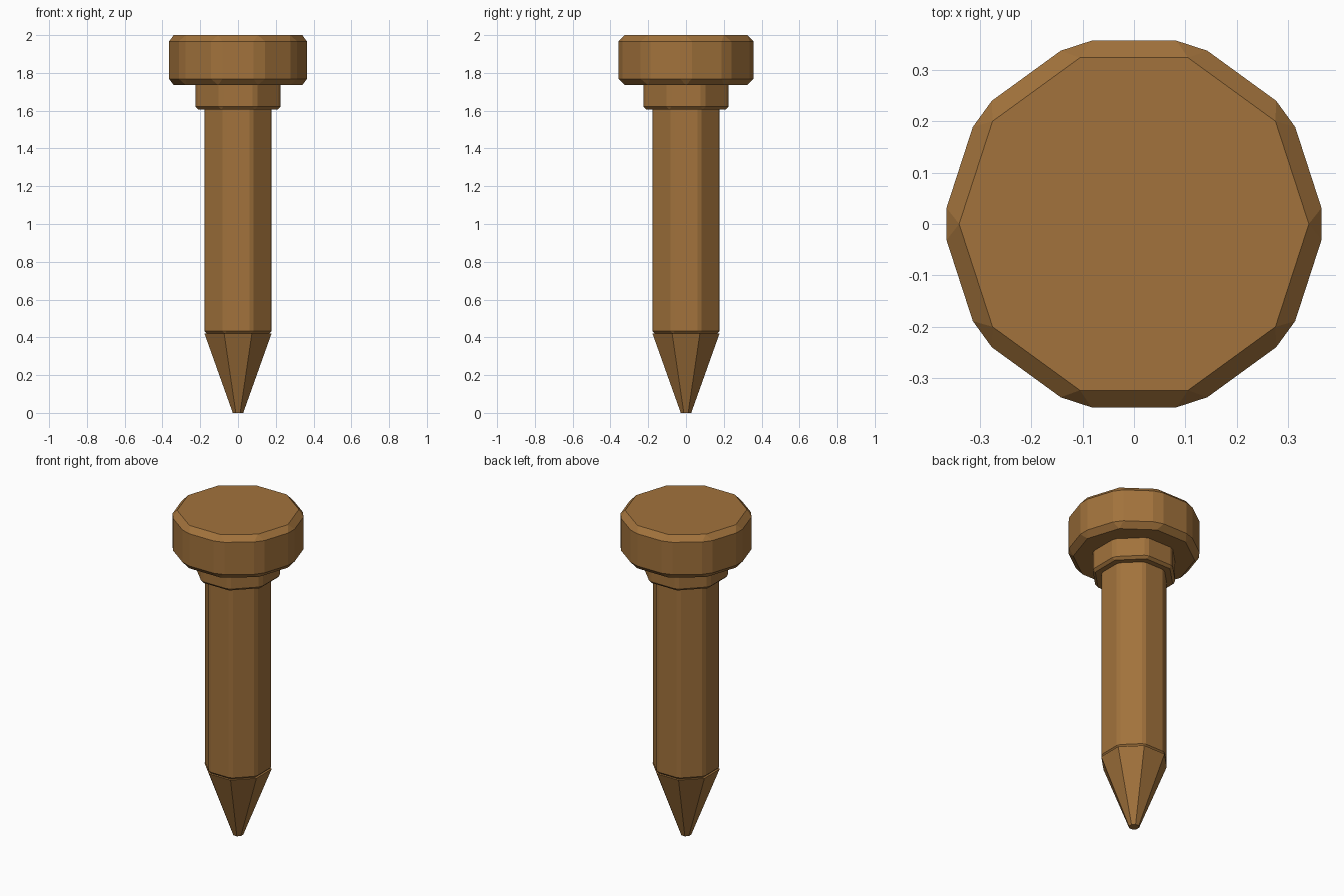
import bpy
from math import pi

if "Cube" in bpy.data.objects:
    bpy.data.objects.remove(bpy.data.objects["Cube"])

wood = bpy.data.materials.new("wood")
wood.diffuse_color = (0.36, 0.17, 0.045, 1)
wood.use_nodes = True
wood.node_tree.nodes["Principled BSDF"].inputs["Base Color"].default_value = wood.diffuse_color


def prism(name, sides, r_bottom, r_top, z0, z1, first_angle, bevel=0):
    # Flat-shaded regular prism or frustum, optionally chamfered
    bpy.ops.mesh.primitive_cone_add(
        vertices=sides, radius1=r_bottom, radius2=r_top, depth=z1 - z0,
        location=(0, 0, (z0 + z1) / 2), rotation=(0, 0, first_angle - pi / 2))
    ob = bpy.context.object
    ob.name = name
    ob.data.materials.append(wood)
    if bevel:
        mod = ob.modifiers.new("chamfer", 'BEVEL')
        mod.width = bevel
        mod.segments = 1
        mod.limit_method = 'ANGLE'
        mod.angle_limit = pi / 6
    return ob


# Octagonal parts have flats facing the axes
flat = pi / 8
prism("tip", 8, 0.03, 0.192, 0.0, 0.42, flat)
prism("shaft", 8, 0.192, 0.192, 0.42, 1.65, flat, 0.013)
prism("collar", 8, 0.243, 0.243, 1.606, 1.76, flat, 0.015)

# Ten-sided head has a corner on the x axis
prism("head", 10, 0.375, 0.375, 1.735, 2.0, 0, 0.033)
